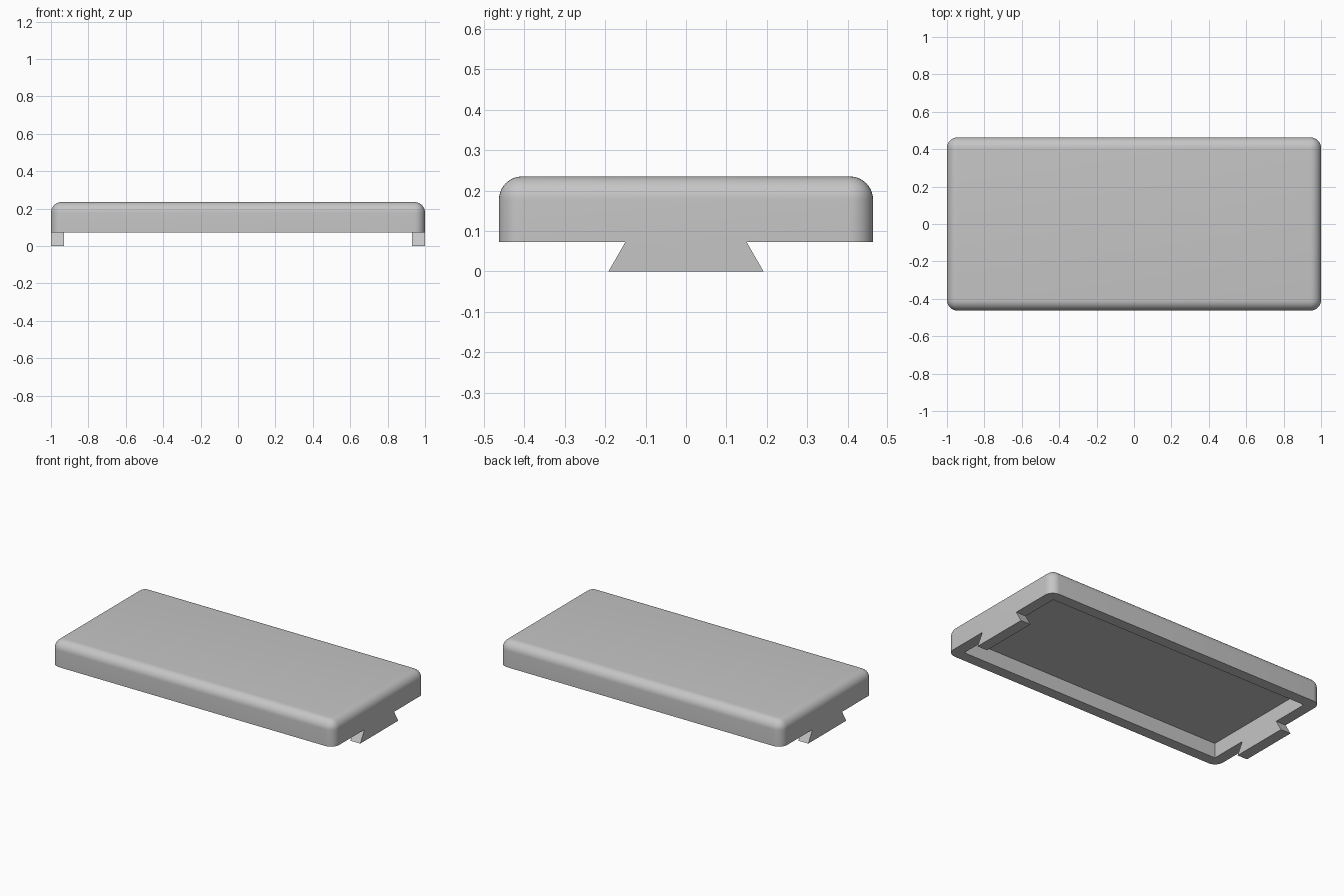
import bpy
import bmesh

if "Cube" in bpy.data.objects:
    bpy.data.objects.remove(bpy.data.objects["Cube"], do_unlink=True)

HALF_X, HALF_Y = 1.0, 0.463
BASE, TOP = 0.073, 0.235
WALL, CEILING = 0.07, 0.167
FILLET = 0.057

grey = bpy.data.materials.new("plain grey")
grey.use_nodes = True
colour = (0.56, 0.56, 0.56, 1)
grey.diffuse_color = colour
grey.node_tree.nodes["Principled BSDF"].inputs["Base Color"].default_value = colour


def box(bm, hx, hy, z0, z1):
    """Add a box centred on x and y, between two heights."""
    for v in bmesh.ops.create_cube(bm, size=2)["verts"]:
        v.co = (v.co.x * hx, v.co.y * hy, z1 if v.co.z > 0 else z0)


def finish(bm, name):
    bmesh.ops.recalc_face_normals(bm, faces=bm.faces)
    mesh = bpy.data.meshes.new(name)
    bm.to_mesh(mesh)
    bm.free()
    mesh.materials.append(grey)
    obj = bpy.data.objects.new(name, mesh)
    bpy.context.collection.objects.link(obj)
    return obj


# Cover: rounded on every edge except around the open underside
bm = bmesh.new()
box(bm, HALF_X, HALF_Y, BASE, TOP)
rounded = [e for e in bm.edges if any(v.co.z > BASE + 0.01 for v in e.verts)]
bmesh.ops.bevel(bm, geom=rounded, offset=FILLET, segments=10,
                profile=0.5, affect='EDGES')
cover = finish(bm, "cover")

# Hollow underside
bm = bmesh.new()
box(bm, HALF_X - WALL, HALF_Y - WALL, BASE - 0.1, CEILING)
cutter = finish(bm, "hollow_cutter")
hollow = cover.modifiers.new("hollow", 'BOOLEAN')
hollow.operation = 'DIFFERENCE'
hollow.solver = 'EXACT'
hollow.object = cutter
bpy.context.view_layer.objects.active = cover
bpy.ops.object.select_all(action='DESELECT')
cover.select_set(True)
bpy.ops.object.modifier_apply(modifier=hollow.name)
bpy.data.objects.remove(cutter, do_unlink=True)
bpy.ops.object.shade_smooth_by_angle(angle=0.6)

# Dovetail foot under each end wall, wider at the bottom
for side, name in ((-1, "right_foot"), (1, "left_foot")):
    bm = bmesh.new()
    profile = [(-0.192, 0), (0.192, 0), (0.15, BASE), (-0.15, BASE)]
    face = bm.faces.new([bm.verts.new((side * HALF_X, y, z)) for y, z in profile])
    out = bmesh.ops.extrude_face_region(bm, geom=[face])["geom"]
    bmesh.ops.translate(bm, vec=(-side * WALL, 0, 0),
                        verts=[g for g in out if isinstance(g, bmesh.types.BMVert)])
    # Keep both end caps so the foot is closed
    bmesh.ops.holes_fill(bm, edges=bm.edges, sides=4)
    finish(bm, name)
